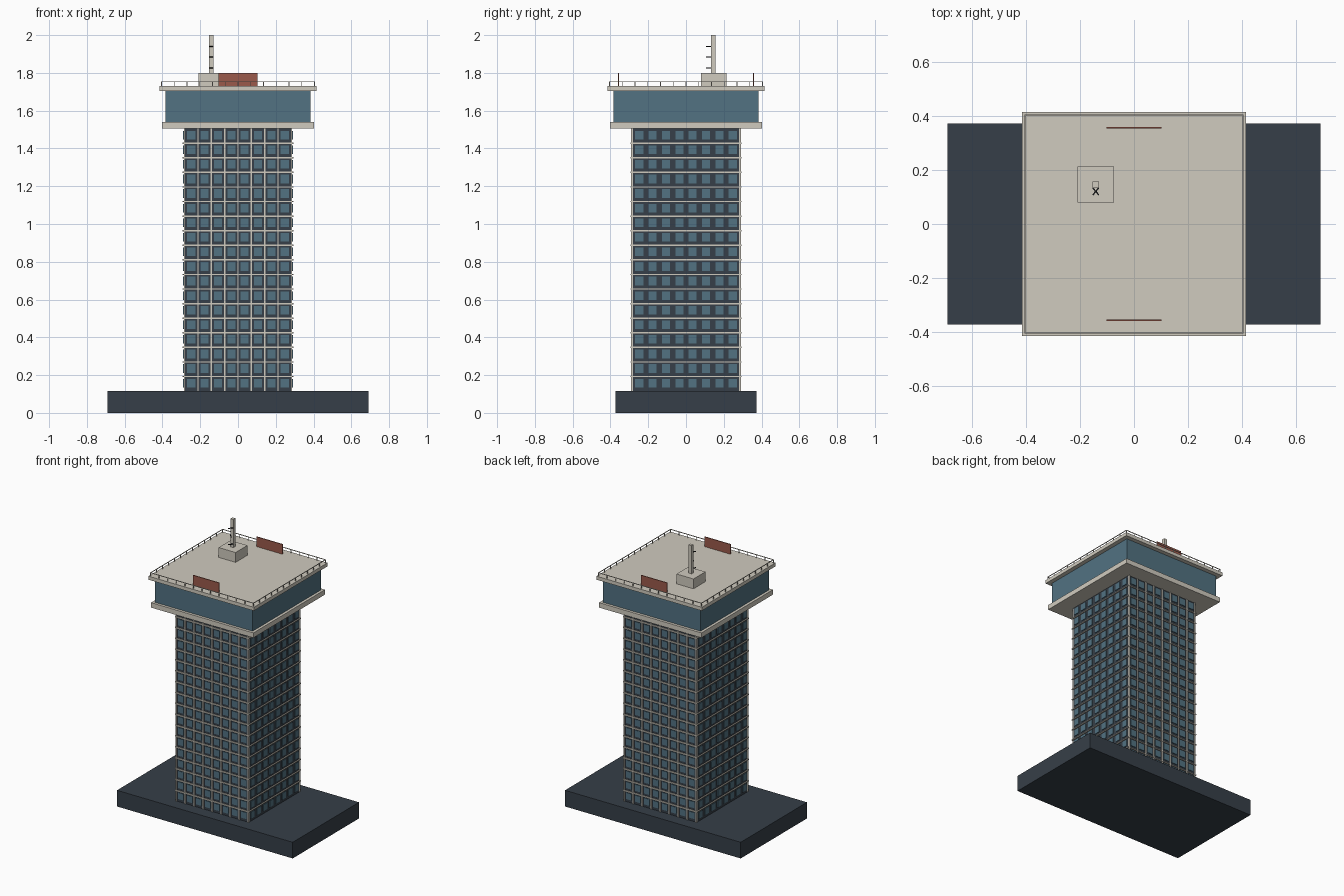
import bpy, bmesh, math
from mathutils import Matrix, Vector

if "Cube" in bpy.data.objects:
    bpy.data.objects.remove(bpy.data.objects["Cube"])


def lin(c):
    return tuple((v / 255 / 12.92) if v < 11 else ((v / 255 + 0.055) / 1.055) ** 2.4 for v in c) + (1,)


def material(name, rgb):
    m = bpy.data.materials.new(name)
    m.diffuse_color = lin(rgb)
    m.use_nodes = True
    m.node_tree.nodes["Principled BSDF"].inputs["Base Color"].default_value = m.diffuse_color
    return m


DARK = material("dark_cladding", (54, 63, 72))
GLASS = material("blue_glass", (82, 114, 130))
STONE = material("pale_stone", (208, 203, 191))
RED = material("rust_red", (155, 90, 75))
BLACK = material("black_metal", (30, 32, 35))


# One object from a list of (centre, size, z-rotation) boxes
def boxes(name, items, mat):
    bm = bmesh.new()
    for c, s, rot in items:
        bmesh.ops.create_cube(bm, size=1, matrix=Matrix.Translation(c)
                              @ Matrix.Rotation(rot, 4, 'Z') @ Matrix.Diagonal((*s, 1)))
    me = bpy.data.meshes.new(name)
    bm.to_mesh(me)
    bm.free()
    me.materials.append(mat)
    ob = bpy.data.objects.new(name, me)
    bpy.context.collection.objects.link(ob)
    return ob


def block(name, half_x, half_y, z0, z1, mat, x=0, y=0):
    return boxes(name, [((x, y, (z0 + z1) / 2), (2 * half_x, 2 * half_y, z1 - z0), 0)], mat)


# Repeat front-face boxes around the vertical axis
def around(items, turns):
    return [(Matrix.Rotation(math.pi / 2 * k, 3, 'Z') @ Vector(c), s, math.pi / 2 * k)
            for k in turns for c, s, _ in items]


# Podium and tower core
Z0, Z1 = 0.115, 1.505
FLOORS, BAYS, PITCH, HALF = 18, 8, 0.0707, 0.286
STEP = (Z1 - Z0) / FLOORS
block("podium", 0.692, 0.373, 0, Z0, DARK)
block("tower_core", HALF, HALF, Z0, Z1, DARK)

# Windows, all four sides
panes = [(((i - (BAYS - 1) / 2) * PITCH, -HALF, Z0 + (f + 0.55) * STEP), (0.043, 0.008, 0.046), 0)
         for i in range(BAYS) for f in range(FLOORS)]
boxes("windows", around(panes, range(4)), GLASS)

# Floor bands and front/back mullions
boxes("floor_bands", [((0, 0, Z0 + f * STEP), (0.586, 0.586, 0.007), 0) for f in range(1, FLOORS)], STONE)
fins = [(((i - BAYS / 2) * PITCH, -HALF, (Z0 + Z1) / 2), (0.007, 0.012, Z1 - Z0), 0) for i in range(BAYS + 1)]
boxes("mullions", around(fins, (0, 2)), STONE)

# Overhanging observation level
block("lower_slab", 0.403, 0.403, Z1, 1.54, STONE)
block("observation_glass", 0.384, 0.384, 1.54, 1.705, GLASS)
block("roof_slab", 0.415, 0.415, 1.705, 1.73, STONE)

# Roof railing
R = 0.405
side = [((0, -R, 1.753), (2 * R, 0.004, 0.004), 0)]
side += [((-R + i * R / 6, -R, 1.741), (0.004, 0.004, 0.024), 0) for i in range(12)]
boxes("roof_railing", around(side, range(4)), STONE)

# Blank roof panels
boxes("roof_panels", [((0, s * 0.358, 1.765), (0.204, 0.006, 0.07), 0) for s in (-1, 1)], RED)

# Plant room, mast and crossed aerial rods
MX, MY = -0.142, 0.147
block("plant_room", 0.067, 0.067, 1.73, 1.80, STONE, MX, MY)
block("mast", 0.012, 0.012, 1.80, 2.0, STONE, MX, MY - 0.002)
boxes("aerial_rods", [((MX, MY - 0.026, z), (0.034, 0.005, 0.005), a)
                      for z, a in ((1.825, math.radians(50)), (1.883, math.radians(-50)),
                                   (1.94, math.radians(50)))], BLACK)
